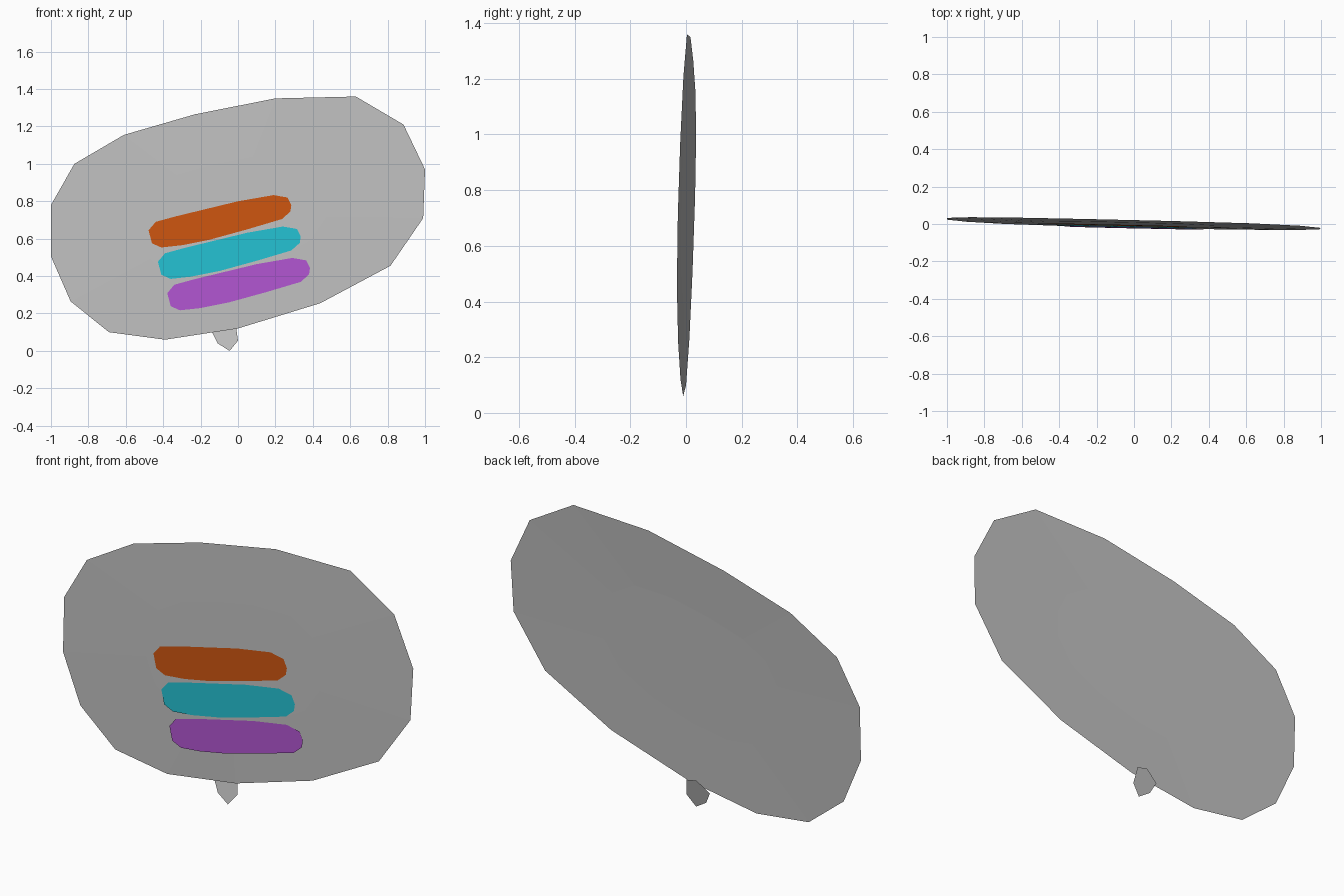
import bpy, bmesh

cube = bpy.data.objects.get("Cube")
if cube:
    bpy.data.objects.remove(cube, do_unlink=True)


def material(name, color):
    mat = bpy.data.materials.new(name)
    mat.use_nodes = True
    rgba = (*color, 1.0)
    mat.diffuse_color = rgba
    mat.node_tree.nodes["Principled BSDF"].inputs["Base Color"].default_value = rgba
    return mat


def tilt(x, z):
    """Depth of the leaning sheet at a point of its face."""
    return -0.030 * x + 0.034 * (z - 0.7)


def panel(name, outline, depth, mat, bulge=0.0):
    """Thin faceted panel: outline, inner ring and inner face, seen from the front."""
    cx = sum(p[0] for p in outline) / len(outline)
    cz = sum(p[1] for p in outline) / len(outline)
    bm = bmesh.new()
    rings = []
    for scale, push in ((1, 0), (0.5, bulge)):
        pts = [(cx + (x - cx) * scale, cz + (z - cz) * scale) for x, z in outline]
        rings.append([bm.verts.new((x, depth(x, z) - push, z)) for x, z in pts])
    outer, inner = rings
    n = len(outline)
    for i in range(n):
        j = (i + 1) % n
        bm.faces.new((outer[j], outer[i], inner[i], inner[j]))
    bm.faces.new(inner[::-1])
    bm.normal_update()
    if sum(f.normal.y for f in bm.faces) > 0:
        bmesh.ops.reverse_faces(bm, faces=bm.faces[:])
    mesh = bpy.data.meshes.new(name)
    bm.to_mesh(mesh)
    bm.free()
    mesh.materials.append(mat)
    obj = bpy.data.objects.new(name, mesh)
    bpy.context.collection.objects.link(obj)
    return obj


grey = material("light grey", (0.52, 0.52, 0.52))
colors = [
    ("orange", (0.60, 0.09, 0.005)),
    ("turquoise", (0.018, 0.52, 0.63)),
    ("violet", (0.43, 0.09, 0.62)),
]

# Large rounded sheet
sheet = [(-1, 0.78), (-0.875, 1.0), (-0.61, 1.155), (-0.23, 1.265),
         (0.2, 1.35), (0.63, 1.36), (0.885, 1.21), (1, 0.97),
         (0.99, 0.71), (0.815, 0.455), (0.44, 0.255), (0, 0.12),
         (-0.39, 0.06), (-0.69, 0.10), (-0.895, 0.265), (-1, 0.505)]
panel("sheet", sheet, tilt, grey, 0.004)

# Three slanted stripes stacked on the front
stripe = [(-0.478, 0.645), (-0.44, 0.69), (-0.33, 0.72), (0, 0.80),
          (0.19, 0.833), (0.265, 0.82), (0.285, 0.78), (0.28, 0.745),
          (0.235, 0.705), (0.05, 0.65), (-0.15, 0.595), (-0.3, 0.565),
          (-0.41, 0.553), (-0.46, 0.575)]
for i, (label, color) in enumerate(colors):
    shifted = [(x + 0.05 * i, z - 0.168 * i) for x, z in stripe]
    panel(label + "_stripe", shifted, lambda x, z: tilt(x, z) - 0.009,
          material(label, color))

# Small tab leaning behind the lower edge
tab = [(-0.138, 0.10), (-0.07, 0.152), (-0.012, 0.14),
       (0, 0.055), (-0.045, 0), (-0.108, 0.04)]
panel("bottom_tab", tab, lambda x, z: 0.22 * z - 0.017, grey)
